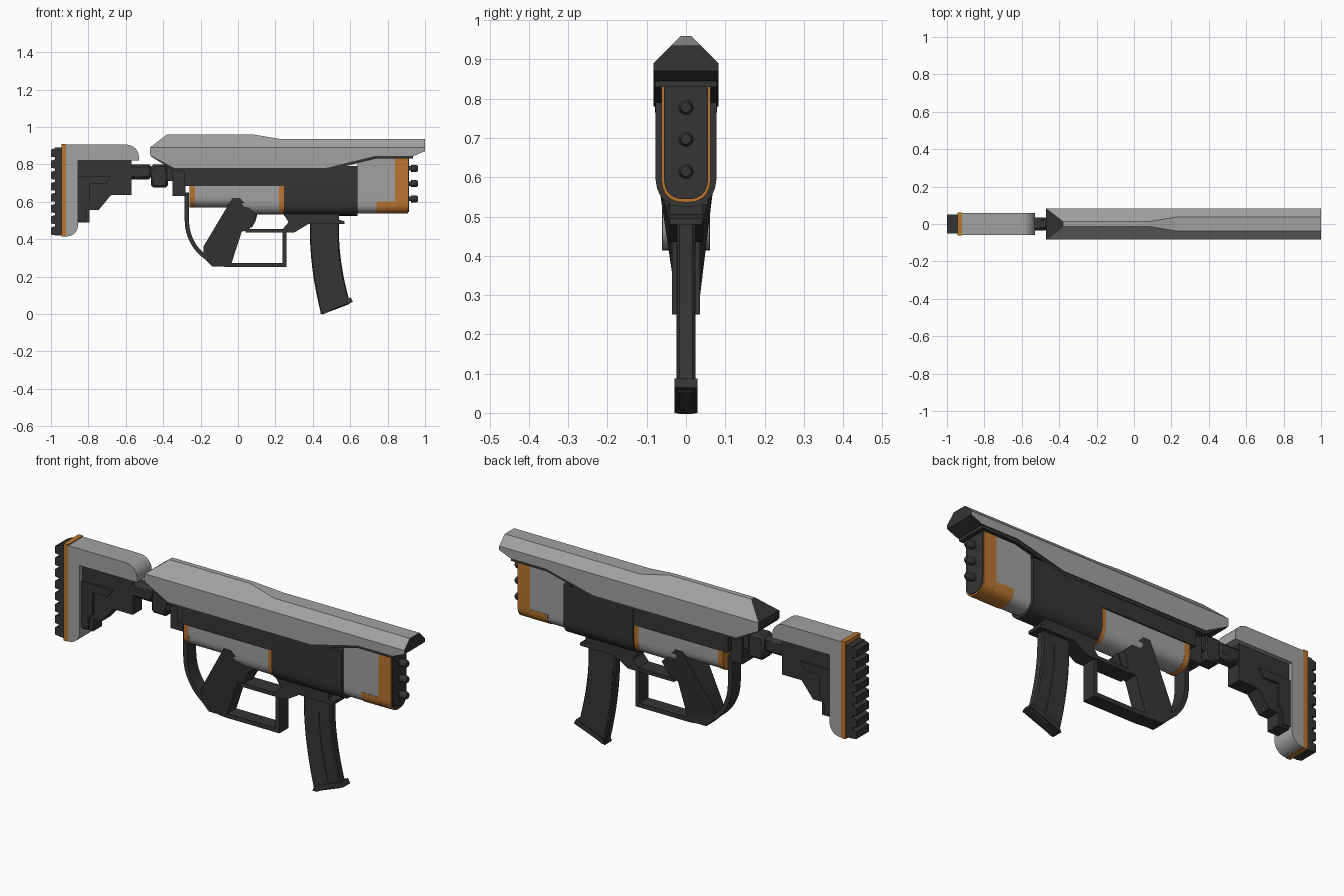
import bpy, bmesh, math

if "Cube" in bpy.data.objects:
    bpy.data.objects.remove(bpy.data.objects["Cube"])

def material(name, rgb):
    m = bpy.data.materials.new(name)
    m.diffuse_color = (*rgb, 1)
    m.use_nodes = True
    m.node_tree.nodes["Principled BSDF"].inputs["Base Color"].default_value = m.diffuse_color
    return m

LIGHT = material("light_grey", (0.36, 0.36, 0.36))
DARK = material("dark_grey", (0.035, 0.035, 0.035))
ORANGE = material("orange", (0.5, 0.18, 0.03))

def finish(name, bm, *mats, angle=35):
    bmesh.ops.recalc_face_normals(bm, faces=bm.faces)
    me = bpy.data.meshes.new(name)
    bm.to_mesh(me)
    bm.free()
    for m in mats:
        me.materials.append(m)
    for p in me.polygons:
        p.use_smooth = True
    me.set_sharp_from_angle(angle=math.radians(angle))
    ob = bpy.data.objects.new(name, me)
    bpy.context.collection.objects.link(ob)
    return ob

def bevel(ob, width):
    mod = ob.modifiers.new("bevel", 'BEVEL')
    mod.width, mod.segments, mod.limit_method = width, 1, 'ANGLE'
    mod.angle_limit = math.radians(50)
    return ob

def loft(name, rings, *mats):
    """Join equal-length closed rings of points and cap both ends."""
    bm = bmesh.new()
    vs = [[bm.verts.new(p) for p in r] for r in rings]
    n = len(vs[0])
    for a, b in zip(vs, vs[1:]):
        for i in range(n):
            j = (i + 1) % n
            bm.faces.new((a[i], a[j], b[j], b[i]))
    bm.faces.new(vs[0])
    bm.faces.new(vs[-1])
    return finish(name, bm, *mats)

def prism(name, pts, w, mat, width_at=None):
    """Side profile (x, z) extruded to +-w in y; width_at can vary w by height."""
    f = width_at or (lambda z: w)
    return loft(name, [[(x, s * f(z), z) for x, z in pts] for s in (-1, 1)], mat)

def box(name, x0, x1, z0, z1, w, mat):
    return prism(name, [(x0, z0), (x1, z0), (x1, z1), (x0, z1)], w, mat)

def u_shell(name, x0, x1, w, top, mid, bottom, mat):
    """Straight-sided section with a rounded belly."""
    prof = [(w, top)]
    for i in range(17):
        a = math.pi * i / 16
        c, s = math.cos(a), math.sin(a)
        prof.append((w * math.copysign(abs(c) ** 0.8, c), mid - (mid - bottom) * s ** 0.8))
    prof.append((-w, top))
    return loft(name, [[(x, y, z) for y, z in prof] for x in (x0, x1)], mat)

# Top shroud: chamfered cross-section lofted along x, dark ends and underside
bm = bmesh.new()
stations = [(-.47, .85, .96, -.38), (-.34, .78, .96, -.34), (.08, .78, .96, .08), (.23, .78, .935, .23),
            (.47, .78, .935, .47), (.735, .845, .935, .735), (.94, .845, .935, .94), (1, .87, .935, 1)]
rings = []
for x, zb, zt, xt in stations:
    yt = .083 - (zt - .89)
    rings.append([bm.verts.new(p) for p in ((x, -.083, zb), (x, -.083, .89), (xt, -yt, zt),
                                            (xt, yt, zt), (x, .083, .89), (x, .083, zb))])
for a, b in zip(rings, rings[1:]):
    for i in range(6):
        j = (i + 1) % 6
        face = bm.faces.new((a[i], a[j], b[j], b[i]))
        face.material_index = int(i == 5)
for r in (rings[0], rings[-1]):
    for q in ((r[0], r[1], r[4], r[5]), (r[1], r[2], r[3], r[4])):
        bm.faces.new(q).material_index = 1
finish("top_shroud", bm, LIGHT, DARK, angle=5)
prism("shroud_underplate", [(-.465, .86), (-.465, .842), (-.34, .765), (.47, .765), (.735, .83), (.935, .83),
                            (.935, .86)], .079, DARK)

# Main body and sleeves
box("body_upper", -.29, .3, .685, .79, .076, DARK)
u_shell("body_front", .245, .64, .078, .79, .61, .525, DARK)
u_shell("rear_sleeve", -.23, -.02, .07, .69, .635, .57, LIGHT)
u_shell("middle_sleeve", -.02, .22, .07, .69, .61, .533, LIGHT)
u_shell("rear_sleeve_band", -.26, -.23, .071, .69, .635, .568, ORANGE)
u_shell("middle_sleeve_band", .22, .25, .071, .69, .61, .531, ORANGE)

# Front section with orange rim and dark cap
u_shell("front_sleeve", .64, .85, .061, .84, .6, .538, LIGHT)
u_shell("front_rim", .84, .91, .0625, .84, .6, .536, ORANGE)
u_shell("front_lower_trim", .74, .85, .0625, .6, .595, .536, ORANGE)
u_shell("front_cap", .88, .914, .056, .835, .6, .544, DARK)
for k, z in enumerate((.778, .697, .615)):
    rings = [[(x, r * math.cos(t * math.pi / 8), z + r * math.sin(t * math.pi / 8)) for t in range(16)]
             for x, r in ((.9, .012), (.925, .012), (.925, .019), (.953, .019), (.962, .013))]
    loft(f"front_stud_{k + 1}", rings, DARK)

# Rear coupling and stock tube
box("rear_block", -.35, -.28, .63, .77, .045, DARK)
bevel(box("coupling", -.465, -.375, .675, .8, .042, DARK), .012)
box("coupling_neck", -.38, -.34, .71, .79, .036, DARK)
bevel(box("stock_tube", -.6, -.46, .72, .8, .035, DARK), .015)

# Stock: light L-shaped shell with rounded tips
def arc(cx, cz, rx, rz, a0, a1, n=8):
    return [(cx + rx * math.cos(math.radians(a0 + (a1 - a0) * i / n)),
             cz + rz * math.sin(math.radians(a0 + (a1 - a0) * i / n))) for i in range(n + 1)]

prism("stock_shell", [(-.92, .905)] + arc(-.595, .84, .065, .065, 90, 0) + [(-.53, .82), (-.855, .82)]
      + arc(-.915, .475, .06, .06, 0, -90) + [(-.92, .415)], .06, LIGHT)
box("stock_band", -.945, -.92, .413, .91, .061, ORANGE)
box("butt_pad", -.978, -.945, .42, .89, .05, DARK)
for k in range(8):
    z = .42 + k * .0595
    prism(f"pad_rib_{k + 1}", [(-.97, z), (-1, z + .004), (-1, z + .042), (-.97, z + .052)], .05, DARK)
prism("stock_web", [(-.86, .825), (-.57, .825), (-.57, .635), (-.68, .635), (-.745, .555), (-.795, .555),
                    (-.795, .49), (-.86, .49)], .037, DARK)
prism("stock_web_rib", [(-.855, .735), (-.68, .735), (-.705, .695), (-.79, .695), (-.79, .585),
                        (-.815, .555), (-.815, .5), (-.855, .5)], .048, DARK)

# Grip, hand guard loop and trigger frame
prism("grip", [(-.03, .62), (.01, .62), (.1, .53), (.06, .45), (.02, .44), (-.04, .255), (-.14, .255),
               (-.185, .3), (-.185, .36)], .036, DARK,
      width_at=lambda z: .036 + max(0, z - .45) * .23)
prism("hand_guard", [(-.285, .65)] + arc(-.04, .5, .245, .25, 180, 270, 12) + [(.26, .25), (.26, .45), (.238, .45),
      (.238, .272)] + arc(-.04, .5, .222, .228, 270, 180, 12) + [(-.263, .65)], .036, DARK)
prism("trigger_frame", [(.24, .54), (.27, .49), (.24, .455), (.04, .455), (.04, .435), (.3, .435), (.375, .48),
                        (.57, .48), (.57, .495), (.54, .505), (.54, .54)], .042, DARK)
prism("trigger", [(.08, .54), (.105, .54), (.095, .5), (.075, .462), (.06, .462), (.075, .5)], .012, DARK)

# Curved magazine with thicker spine and base plate
def curve_x(z):
    return .385 + .4 * max(0, .42 - z) ** 1.75 * .8

def mag_profile(a, b):
    zs = [.5 - .058 * i for i in range(9)]
    return ([(curve_x(z) + a, z - .04 * (1 - a / .155) * (.5 - z) / .46) for z in zs]
            + [(curve_x(z) + b, z - .04 * (1 - b / .155) * (.5 - z) / .46 + .04 * (.5 - z)) for z in reversed(zs)])

bevel(prism("magazine", mag_profile(0, .155), .022, DARK), .006)
prism("magazine_spine", mag_profile(0.012, .09), .0245, DARK)
prism("magazine_base", [(.44, 0), (.615, .065), (.603, .088), (.455, .033)], .029, DARK)
